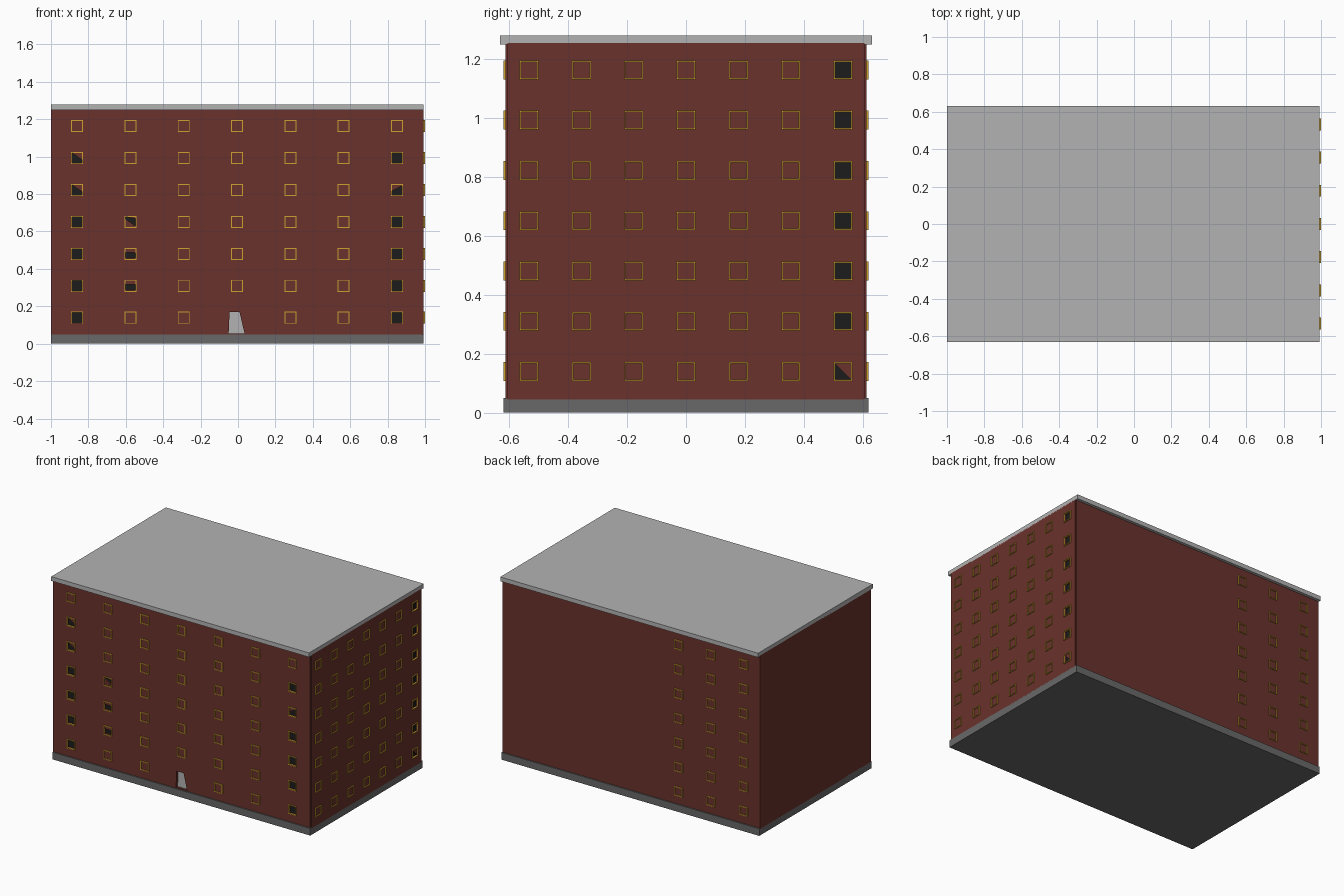
import bpy, bmesh

if "Cube" in bpy.data.objects:
    bpy.data.objects.remove(bpy.data.objects["Cube"])

X0, X1, Y = -1.0, 0.992, 0.612          # wall planes
ROWS = [0.139 + 0.1707 * i for i in range(7)]
H = 0.032                               # half window size

# wall-space (along, up, outward) to world
WALLS = {
    "front": lambda u, v, d: (u, -Y - d, v),
    "back": lambda u, v, d: (u, Y + d, v),
    "right": lambda u, v, d: (X1 + d, u, v),
}


def mat(name, rgb):
    m = bpy.data.materials.new(name)
    m.diffuse_color = (*rgb, 1)
    m.use_nodes = True
    m.node_tree.nodes["Principled BSDF"].inputs["Base Color"].default_value = m.diffuse_color
    return m


BRICK = mat("brick", (0.145, 0.032, 0.025))
BRASS = mat("frame_yellow", (0.62, 0.36, 0.03))
GLASS = mat("dark_glass", (0.012, 0.012, 0.012))
STONE = mat("dark_stone", (0.14, 0.14, 0.14))
LIGHT = mat("light_stone", (0.45, 0.45, 0.45))


def finish(bm, name, material=None):
    bmesh.ops.recalc_face_normals(bm, faces=bm.faces)
    me = bpy.data.meshes.new(name)
    bm.to_mesh(me)
    bm.free()
    ob = bpy.data.objects.new(name, me)
    bpy.context.collection.objects.link(ob)
    if material:
        me.materials.append(material)
    return ob


def add_box(bm, x0, x1, y0, y1, z0, z1):
    vs = bmesh.ops.create_cube(bm, size=1)["verts"]
    for v in vs:
        v.co = (x1 if v.co.x > 0 else x0, y1 if v.co.y > 0 else y0, z1 if v.co.z > 0 else z0)


def box(name, material, *dims):
    bm = bmesh.new()
    add_box(bm, *dims)
    return finish(bm, name, material)


def add_prism(bm, wall, pts, d0, d1):
    f = WALLS[wall]
    a = [bm.verts.new(f(u, v, d0)) for u, v in pts]
    b = [bm.verts.new(f(u, v, d1)) for u, v in pts]
    bm.faces.new(a)
    bm.faces.new(b)
    for i in range(len(pts)):
        j = (i + 1) % len(pts)
        bm.faces.new((a[i], a[j], b[j], b[i]))


def square(u, v, h):
    return [(u - h, v - h), (u + h, v - h), (u + h, v + h), (u - h, v + h)]


def add_frame(bm, wall, u, v):
    f = WALLS[wall]
    rings = [[bm.verts.new(f(p, q, d)) for p, q in square(u, v, h)]
             for h, d in ((H, -0.003), (H, 0.007), (H - 0.005, 0.007), (H - 0.005, -0.003))]
    for r in range(4):
        a, b = rings[r], rings[(r + 1) % 4]
        for i in range(4):
            j = (i + 1) % 4
            bm.faces.new((a[i], a[j], b[j], b[i]))


# window columns per wall
COLS = {
    "front": [-0.86 + 0.285 * i for i in range(7)],
    "right": [-0.533 + 0.1777 * i for i in range(7)],
    "back": [-0.874, -0.623, -0.372],
}
DOOR = [(-0.05, 0.055), (0.035, 0.055), (0.008, 0.17), (-0.045, 0.17)]

# opening shapes in window units
FULL = [(-1, -1), (1, -1), (1, 1), (-1, 1)]
WEDGE = [(-1, -1), (1, -1), (1, -0.4), (-1, 1)]
WEDGE_R = [(-1, -1), (1, -1), (1, 0.8), (-1, -0.2)]
UPPER = [(-1, 1), (-1, 0.6), (1, -0.8), (1, 0.6)]
LOW = [(-1, -0.8), (1, -0.8), (1, 0.2), (-1, 0.3)]
HALF = [(-1, -1), (1, -1), (-1, 1)]
OPEN = {("front", 0, r): FULL for r in range(4)}
OPEN.update({("front", 6, r): FULL for r in (0, 1, 2, 3, 5)})
OPEN.update({("right", 6, r): FULL for r in range(1, 7)})
OPEN.update({("front", 0, 5): WEDGE, ("front", 0, 4): WEDGE, ("front", 6, 4): WEDGE_R,
             ("front", 1, 3): UPPER, ("front", 1, 2): LOW, ("front", 1, 1): LOW,
             ("right", 6, 0): HALF})

# frames, panes and cutters
cut, panes = bmesh.new(), bmesh.new()
for wall, cols in COLS.items():
    frames = bmesh.new()
    for c, u in enumerate(cols):
        for r, v in enumerate(ROWS):
            if wall == "front" and c == 3 and r == 0:
                continue                # door position
            add_frame(frames, wall, u, v)
            shape = OPEN.get((wall, c, r))
            if shape:
                pts = [(u + p * (H - 0.004), v + q * (H - 0.004)) for p, q in shape]
                add_prism(cut, wall, pts, -0.012, 0.02)
                add_prism(panes, wall, pts, -0.014, -0.010)
    finish(frames, wall + "_window_frames", BRASS)
finish(panes, "window_panes", GLASS)
add_prism(cut, "front", DOOR, -0.02, 0.02)

# narrow rebates at the right-hand corners
for s in (-1, 1):
    y = sorted((s * 0.606, s * 0.65))
    add_box(cut, 0.985, 1.05, *y, 0.0, 1.3)

# brick body with openings
body = box("brick_walls", BRICK, X0, X1, -Y, Y, 0.045, 1.255)
cutter = finish(cut, "opening_cutter")
cutter.hide_render = True
cutter.hide_set(True)
mod = body.modifiers.new("openings", "BOOLEAN")
mod.object = cutter
mod.operation = "DIFFERENCE"
mod.solver = "EXACT"
bpy.context.view_layer.objects.active = body
bpy.ops.object.modifier_apply(modifier=mod.name)
bpy.data.objects.remove(cutter)

# door, plinth and roof slab
bm = bmesh.new()
add_prism(bm, "front", DOOR, -0.022, -0.017)
finish(bm, "door_panel", LIGHT)
box("plinth", STONE, X0, X1, -0.62, 0.62, 0.0, 0.05)
box("roof_slab", LIGHT, X0, X1, -0.632, 0.632, 1.25, 1.28)
